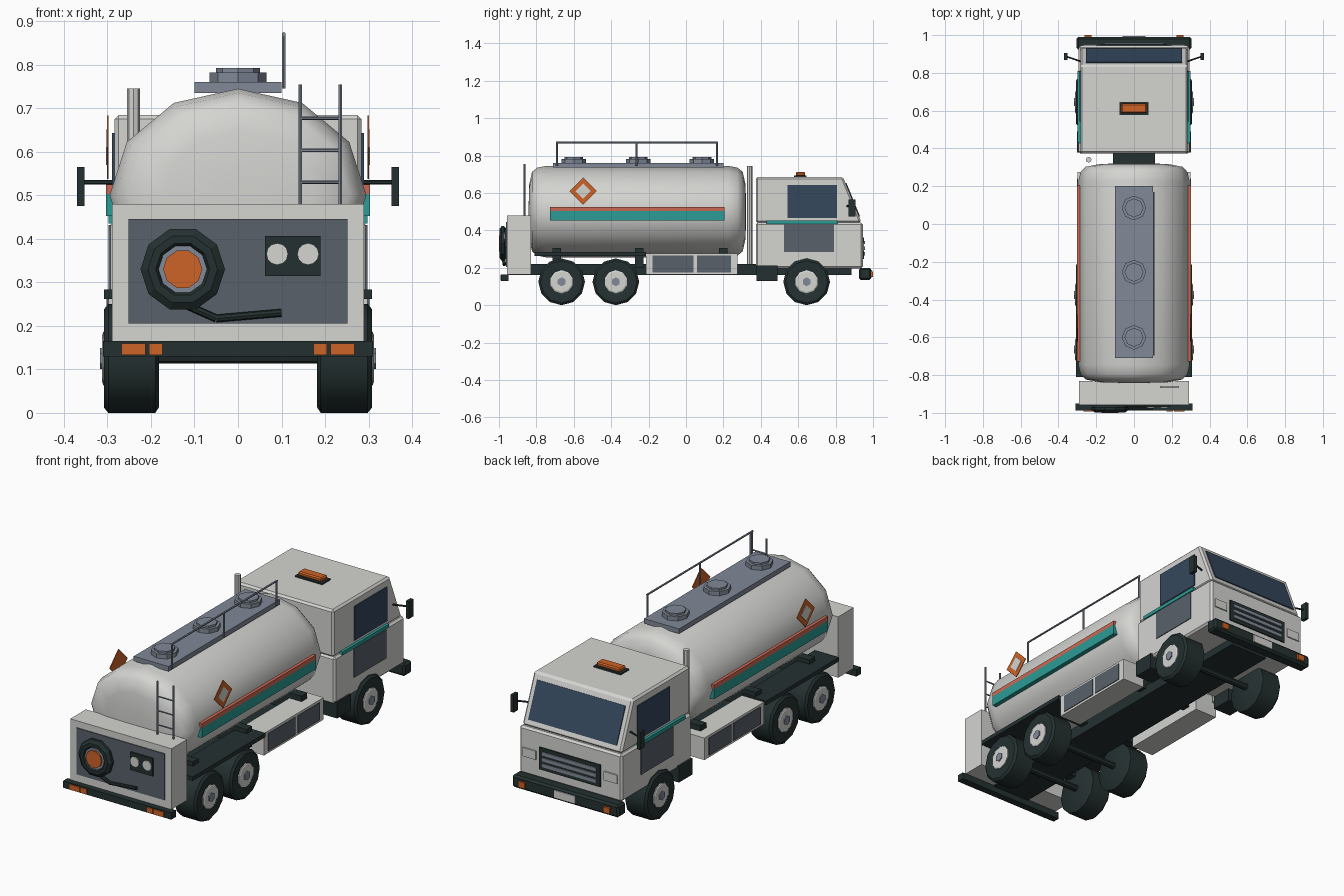
import bpy, bmesh, math
from mathutils import Vector

if "Cube" in bpy.data.objects:
    bpy.data.objects.remove(bpy.data.objects["Cube"])


def material(name, rgb):
    m = bpy.data.materials.new(name)
    m.diffuse_color = (*rgb, 1)
    m.use_nodes = True
    m.node_tree.nodes["Principled BSDF"].inputs["Base Color"].default_value = m.diffuse_color
    return m


WHITE = material("body_white", (.66, .66, .64))
DARK = material("rubber_dark", (.018, .03, .03))
PANEL = material("panel_grey", (.10, .12, .145))
STEEL = material("steel_grey", (.22, .25, .31))
GLASS = material("glass_navy", (.035, .065, .11))
ORANGE = material("signal_orange", (.62, .125, .02))
TEAL = material("stripe_teal", (.025, .33, .30))
RED = material("stripe_red", (.60, .14, .09))


def finish(name, bm, mat, mirror=False, bevel=0, smooth=0):
    bmesh.ops.recalc_face_normals(bm, faces=bm.faces)
    me = bpy.data.meshes.new(name)
    bm.to_mesh(me)
    bm.free()
    me.materials.append(mat)
    ob = bpy.data.objects.new(name, me)
    bpy.context.collection.objects.link(ob)
    if smooth:
        me.polygons.foreach_set("use_smooth", [True] * len(me.polygons))
        me.set_sharp_from_angle(angle=math.radians(smooth))
    if bevel:
        b = ob.modifiers.new("bevel", 'BEVEL')
        b.width, b.segments = bevel, 1
    if mirror:
        ob.modifiers.new("mirror", 'MIRROR')
    return ob


def prism(name, yz, x0, x1, mat, **kw):
    """Side profile in y,z pulled across x."""
    bm = bmesh.new()
    a = [bm.verts.new((x0, y, z)) for y, z in yz]
    b = [bm.verts.new((x1, y, z)) for y, z in yz]
    bm.faces.new(a)
    bm.faces.new(b)
    for i in range(len(yz)):
        j = (i + 1) % len(yz)
        bm.faces.new((a[i], a[j], b[j], b[i]))
    return finish(name, bm, mat, **kw)


def box(name, x, y, z, mat, **kw):
    yz = [(y[0], z[0]), (y[1], z[0]), (y[1], z[1]), (y[0], z[1])]
    return prism(name, yz, x[0], x[1], mat, **kw)


def lathe(name, origin, axis, rings, n, mat, scale=(1, 1), phase=0, **kw):
    """Rings of (distance along axis, radius), capped at both ends."""
    o, d = Vector(origin), Vector(axis).normalized()
    up = Vector((0, 0, 1)) if abs(d.z) < .9 else Vector((0, 1, 0))
    v = (up - d * up.dot(d)).normalized()
    u = d.cross(v)
    bm = bmesh.new()
    loops = []
    for t, r in rings:
        loops.append([bm.verts.new(o + d * t
                      + u * r * scale[0] * math.sin(2 * math.pi * (k + phase) / n)
                      + v * r * scale[1] * math.cos(2 * math.pi * (k + phase) / n))
                      for k in range(n)])
    for a, b in zip(loops, loops[1:]):
        for k in range(n):
            j = (k + 1) % n
            bm.faces.new((a[k], a[j], b[j], b[k]))
    bm.faces.new(loops[0])
    bm.faces.new(loops[-1])
    return finish(name, bm, mat, **kw)


def rod(name, p, q, r, mat, n=6, **kw):
    d = Vector(q) - Vector(p)
    return lathe(name, p, d, [(0, r), (d.length, r)], n, mat, **kw)


# Chassis, axles and wheels
box("chassis", (-.11, .11), (-.95, .885), (.16, .22), DARK)
for y in (-.665, -.375, .645):
    rod("axle", (-.2, y, .13), (.2, y, .13), .017, DARK, 8)
    lathe("tyre", (.182, y, .125), (1, 0, 0),
          [(0, .113), (.008, .125), (.116, .125), (.126, .113), (.126, .08), (.122, .065)],
          12, DARK, mirror=True, smooth=35)
    lathe("wheel_hub", (.30, y, .125), (1, 0, 0), [(0, .062), (.009, .062), (.012, .055)],
          10, WHITE, mirror=True)
    rod("hub_cap", (.305, y, .125), (.317, y, .125), .024, STEEL, mirror=True)

# Tank with domed ends
half = [(.485, 1), (.535, .96), (.563, .87), (.578, .6), (.581, .2)]
rings = [(-t, r) for t, r in reversed(half)] + half
lathe("tank", (0, -.26, .50), (0, 1, 0), rings, 12, WHITE, scale=(.295, .245), smooth=40)
for y in (-.69, -.25, .2):
    box("tank_saddle", (-.24, .24), (y - .023, y + .023), (.2, .305), DARK)
box("tank_stripe_teal", (.27, .303), (-.728, .205), (.452, .503), TEAL, mirror=True)
box("tank_stripe_red", (.27, .303), (-.728, .205), (.503, .525), RED, mirror=True)


def diamond(name, s, x0, x1, mat):
    yz = [(-.55 + s, .61), (-.55, .61 + s), (-.55 - s, .61), (-.55, .61 - s)]
    prism(name, yz, x0, x1, mat, mirror=True)


diamond("hazard_plate", .073, .297, .301, ORANGE)
diamond("hazard_plate_centre", .041, .300, .303, WHITE)

# Walkway, hatches and handrail
box("walkway", (-.10, .10), (-.71, .2), (.735, .76), STEEL)
for y in (-.60, -.255, .085):
    lathe("hatch", (0, y, .76), (0, 0, 1), [(0, .065), (.022, .065)], 8, STEEL)
    lathe("hatch_lid", (0, y, .782), (0, 0, 1), [(0, .05), (.01, .05)], 8, STEEL)
for y in (-.69, -.265, .165):
    rod("rail_post", (.105, y, .745), (.105, y, .87), .005, STEEL)
rod("handrail", (.105, -.695, .87), (.105, .17, .87), .005, STEEL)

# Ladder
for x in (.143, .235):
    rod("ladder_side", (x, -.863, .47), (x, -.863, .755), .005, STEEL)
for z in (.53, .603, .677):
    rod("ladder_rung", (.143, -.863, z), (.235, -.863, z), .004, STEEL)

# Rear pump cabinet
box("rear_cabinet", (-.29, .29), (-.957, -.83), (.165, .48), WHITE)
box("rear_panel", (-.252, .252), (-.962, -.955), (.205, .445), PANEL)
reel = (-.127, -.96, .33)
lathe("hose_reel", reel, (0, -1, 0),
      [(0, .082), (.012, .097), (.026, .097), (.038, .08), (.038, .062), (.026, .055)],
      10, DARK, phase=.5)
rod("reel_disc", (-.127, -.98, .33), (-.127, -.992, .33), .056, STEEL, 10, phase=.5)
rod("reel_hub", (-.127, -.99, .33), (-.127, -1, .33), .045, ORANGE, 10, phase=.5)
hose = [(-.15, -.975, .25), (-.12, -.975, .248), (-.05, -.972, .217), (.10, -.972, .23)]
for p, q in zip(hose, hose[1:]):
    rod("hose", p, q, .009, DARK, 8)
box("gauge_panel", (.062, .19), (-.97, -.96), (.315, .407), DARK)
for x in (.09, .161):
    rod("gauge", (x, -.968, .365), (x, -.975, .365), .025, WHITE, 12)

# Rear bumper and lamps
box("rear_bumper", (-.31, .31), (-.988, -.95), (.13, .165), DARK)
box("tail_lamp_outer", (.212, .268), (-.993, -.985), (.133, .16), ORANGE, mirror=True)
box("tail_lamp_inner", (.173, .205), (-.993, -.985), (.133, .16), ORANGE, mirror=True)

# Rear fenders and side lockers
box("rear_fender", (.17, .308), (-.81, -.215), (.262, .283), DARK, mirror=True)
box("side_locker", (.17, .298), (-.213, .275), (.163, .277), WHITE, mirror=True)
for y in ((-.18, .04), (.06, .24)):
    box("locker_door", (.297, .302), y, (.175, .265), PANEL, mirror=True)

# Cab
box("cab_lower", (-.293, .293), (.373, .945), (.197, .442), WHITE, bevel=.01)
prism("cab_upper", [(.373, .44), (.373, .685), (.84, .685), (.933, .455), (.933, .44)],
      -.284, .284, WHITE, bevel=.01)


def slope(t, off):
    return (.84 + .375 * t + .927 * off, .685 - .927 * t + .375 * off)


prism("windscreen", [slope(.035, -.003), slope(.035, .005), slope(.228, .005), slope(.228, -.003)],
      -.253, .253, GLASS)
box("side_window", (.28, .289), (.543, .808), (.467, .643), GLASS, mirror=True)
box("door_panel", (.29, .297), (.525, .79), (.283, .432), PANEL, mirror=True)
box("cab_stripe", (.28, .298), (.43, .81), (.435, .453), TEAL, mirror=True)
box("cab_step", (.20, .303), (.378, .49), (.13, .213), DARK, mirror=True)

# Grille, headlamps and front bumper
box("grille", (-.175, .175), (.94, .952), (.248, .362), DARK)
for z in (.275, .305, .335):
    box("grille_slat", (-.155, .155), (.95, .957), (z - .009, z + .009), STEEL)
box("headlamp", (.195, .27), (.94, .951), (.29, .335), WHITE, mirror=True)
box("front_bumper", (-.305, .305), (.925, .99), (.135, .20), DARK, bevel=.01)
box("front_lamp", (.225, .262), (.985, 1), (.15, .18), ORANGE, mirror=True)
box("blank_plate", (-.06, .06), (.985, .995), (.147, .187), WHITE)

# Mirrors, beacon and exhaust
rod("mirror_arm", (.28, .86, .53), (.362, .888, .53), .005, DARK, mirror=True)
box("wing_mirror", (.353, .37), (.868, .905), (.475, .565), DARK, mirror=True)
box("beacon_base", (-.078, .078), (.577, .645), (.683, .692), DARK)
box("beacon", (-.068, .068), (.587, .637), (.69, .712), ORANGE, bevel=.006)
rod("exhaust", (-.24, .34, .2), (-.24, .34, .745), .015, WHITE, 8)
